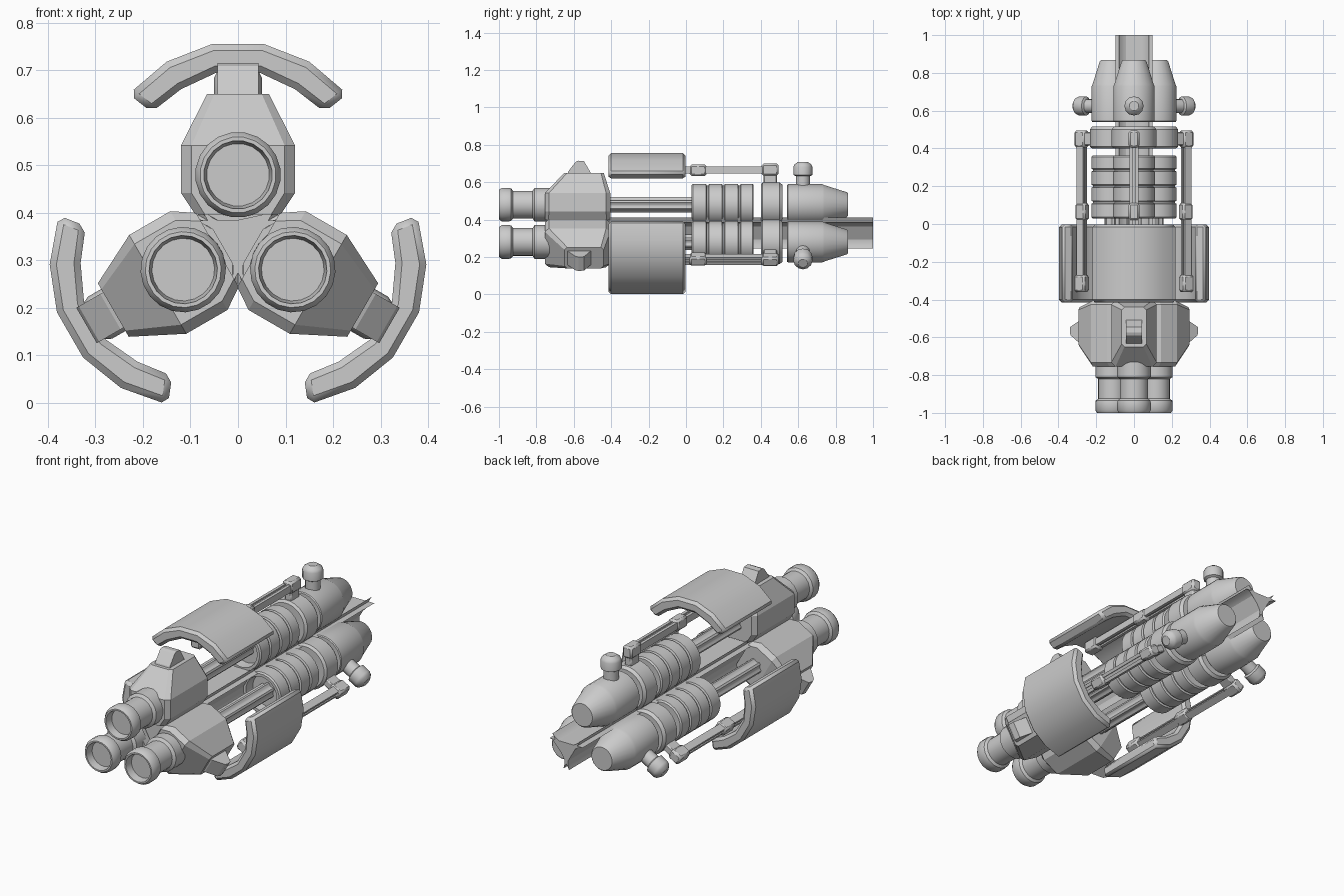
import bpy, bmesh
from math import sin, cos, pi, radians
from mathutils import Matrix, Vector

if "Cube" in bpy.data.objects:
    bpy.data.objects.remove(bpy.data.objects["Cube"])

AXIS_Z = 0.347      # height of the long axis
BARREL = 0.133      # distance of each barrel from that axis


def add(name, bm, k=0, bevel=0, smooth=True):
    """Finish a bmesh as an object, turned k thirds around the long axis."""
    bmesh.ops.recalc_face_normals(bm, faces=bm.faces)
    bm.transform(Matrix.Translation((0, 0, AXIS_Z)) @ Matrix.Rotation(k * 2 * pi / 3, 4, 'Y'))
    me = bpy.data.meshes.new(name)
    bm.to_mesh(me)
    bm.free()
    if smooth:
        me.shade_smooth()
        me.set_sharp_from_angle(angle=radians(35))
    ob = bpy.data.objects.new(name, me)
    bpy.context.collection.objects.link(ob)
    if bevel:
        m = ob.modifiers.new("bevel", 'BEVEL')
        m.width, m.segments, m.limit_method = bevel, 1, 'ANGLE'
        m.angle_limit = radians(50)
    return ob


def loft(rings):
    """Skin between closed rings of equal length and cap both ends."""
    bm = bmesh.new()
    rows = [[bm.verts.new(p) for p in r] for r in rings]
    n = len(rows[0])
    for a, b in zip(rows, rows[1:]):
        for i in range(n):
            j = (i + 1) % n
            bm.faces.new((a[i], a[j], b[j], b[i]))
    bm.faces.new(rows[0][::-1])
    bm.faces.new(rows[-1])
    return bm


def prism_y(pts, y0, y1):
    """Extrude an x-z outline along y."""
    return loft([[(x, y, z) for x, z in pts] for y in (y0, y1)])


def turned_y(profile, n=20):
    """Turn a (y, radius) profile about the barrel axis."""
    return loft([[(r * sin((i + .5) * 2 * pi / n), y, BARREL + r * cos((i + .5) * 2 * pi / n))
                  for i in range(n)] for y, r in profile])


def turned_z(profile, y, n=12):
    """Turn a (z, radius) profile about an upright axis."""
    return loft([[(r * cos(i * 2 * pi / n), y + r * sin(i * 2 * pi / n), z)
                  for i in range(n)] for z, r in profile])


def octagon(hx, y0, y1, c, z):
    """Rectangle with cut corners at height z."""
    return [(-hx + c, y0, z), (hx - c, y0, z), (hx, y0 + c, z), (hx, y1 - c, z),
            (hx - c, y1, z), (-hx + c, y1, z), (-hx, y1 - c, z), (-hx, y0 + c, z)]


def box(hx, y0, y1, z0, z1, cx=0):
    return prism_y([(cx - hx, z0), (cx + hx, z0), (cx + hx, z1), (cx - hx, z1)], y0, y1)


# three-sided scooped spine
star = []
for k in range(3):
    t = k * 2 * pi / 3
    for i in range(11):
        a = radians(-140 + i * 10)
        x, z = 0.105 * cos(a), BARREL + 0.105 * sin(a)
        star.append((x * cos(t) - z * sin(t), x * sin(t) + z * cos(t)))
add("spine", prism_y(star, -0.72, 1.0))

# profiles shared by the three barrels
muzzle = [(-0.73, .09), (-0.81, .09), (-0.82, .075), (-0.925, .075), (-0.935, .088), (-0.945, .09),
          (-0.985, .09), (-1.0, .08), (-1.0, .072), (-0.96, .066)]
coil = [(0.08, .085), (0.03, .09), (0.03, .105), (0.037, .112)]
for g in (0.115, 0.2, 0.285):
    coil += [(g - .008, .112), (g - .004, .103), (g + .004, .103), (g + .008, .112)]
coil += [(0.355, .112), (0.362, .105)]
collar = [(0.40, .108), (0.41, .12), (0.50, .12), (0.515, .108)]
tail = [(0.54, .106), (0.545, .11), (0.73, .11), (0.74, .105), (0.86, .067), (0.867, .06)]
half = [(.055, .408), (.15, .371), (.23, .303), (.182, .265), (.12, .313), (.045, .348)]
panel = half + [(-x, z) for x, z in reversed(half)]

for k in range(3):
    add("muzzle", turned_y(muzzle), k)
    # faceted housing
    add("housing", loft([octagon(.09, -.755, -.405, .02, .05),
                         octagon(.12, -.755, -.405, .022, .095),
                         octagon(.12, -.755, -.405, .022, .195),
                         octagon(.065, -.65, -.44, .015, .303)]), k, smooth=False)
    # sight-like fin on the housing
    fin = [(-.64, .28), (-.63, .31), (-.59, .362), (-.575, .368), (-.545, .365), (-.51, .305), (-.50, .28)]
    add("housing_fin", loft([[(x, y, z) for y, z in fin] for x in (-.043, .043)]), k, smooth=False)
    # fluted rod
    flute = []
    for i in range(24):
        r = .042 if i % 4 < 2 else .033
        a = i * 2 * pi / 24
        flute.append((r * sin(a), BARREL + r * cos(a)))
    add("fluted_rod", prism_y(flute, -.42, .09), k)
    add("ribbed_cylinder", turned_y(coil, 24), k)
    add("collar", turned_y(collar, 24), k)
    add("tail_cone", turned_y(tail, 24), k)
    # radial valve knob
    add("valve_knob", turned_z([(.22, .038), (.285, .038), (.292, .051), (.335, .051),
                                (.348, .045), (.362, .025)], .625), k)
    # curved shroud panel
    add("shroud_panel", prism_y(panel, -.415, -.003), k, bevel=.014)
    # twin-strip arm with lugs, joining collar and shroud
    for s in (-1, 1):
        add("arm_strip", box(.008, -.34, .47, .300, .337, s * .015), k)
    add("arm_core", box(.01, -.34, .47, .308, .329), k)
    add("arm_front_lug", box(.03, -.36, -.27, .288, .352), k, bevel=.01)
    add("arm_middle_lug", box(.028, .02, .11, .286, .347), k, bevel=.01)
    add("arm_rear_lug", box(.028, .405, .495, .288, .352), k, bevel=.01)
    add("arm_post", box(.02, .415, .487, .235, .30), k, bevel=.006)
